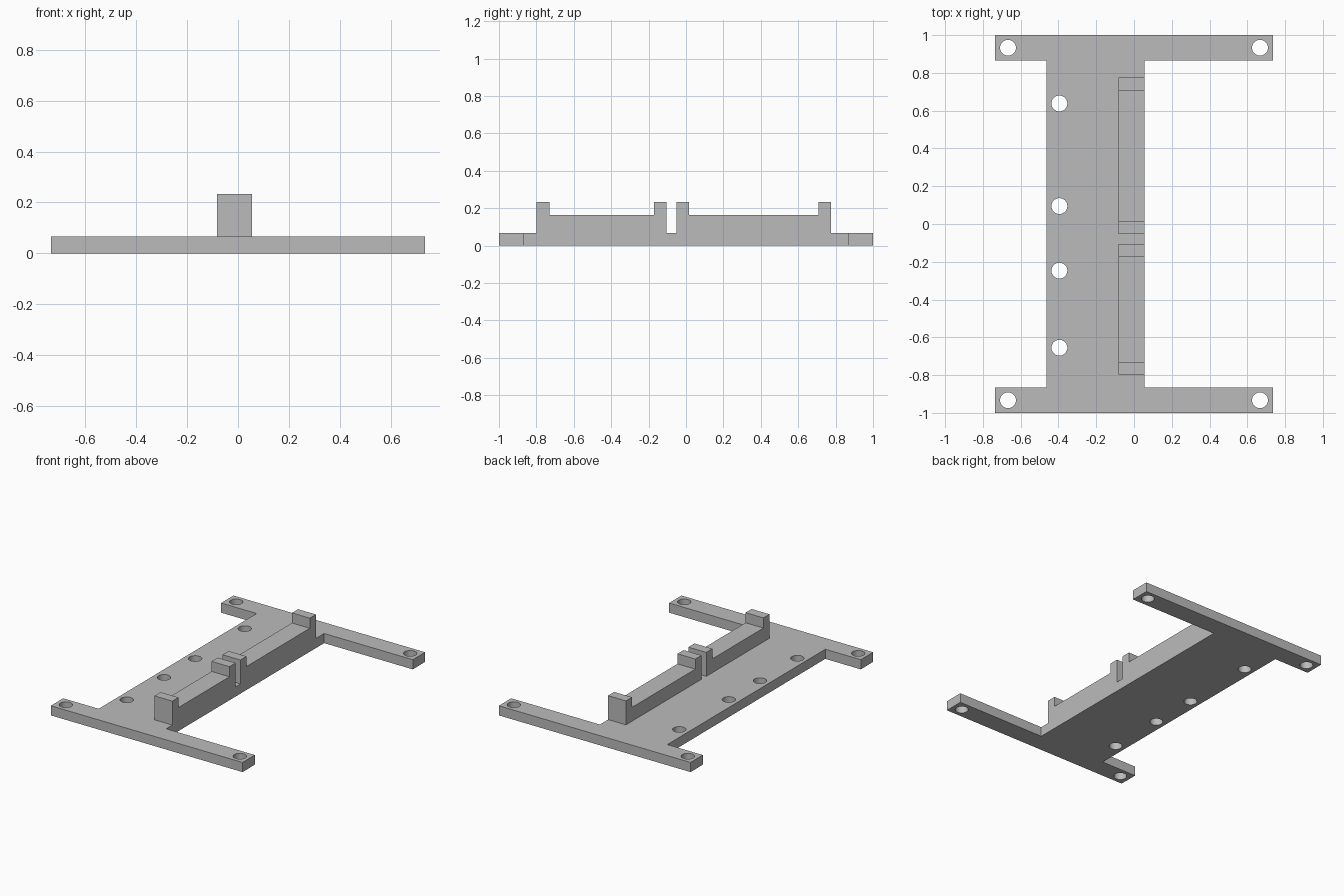
import bpy
import bmesh

cube = bpy.data.objects.get("Cube")
if cube:
    bpy.data.objects.remove(cube, do_unlink=True)

THICK, LEDGE, TOP = 0.067, 0.163, 0.233
RAIL_X = (-0.082, 0.055)

grey = bpy.data.materials.new("plain grey")
grey.use_nodes = True
grey.diffuse_color = (0.5, 0.5, 0.5, 1)
grey.node_tree.nodes["Principled BSDF"].inputs["Base Color"].default_value = (0.5, 0.5, 0.5, 1)


def extrude_profile(name, points, offset):
    """Make a solid from a flat outline swept along the offset."""
    bm = bmesh.new()
    face = bm.faces.new([bm.verts.new(p) for p in points])
    swept = bmesh.ops.extrude_face_region(bm, geom=[face])["geom"]
    bmesh.ops.translate(bm, vec=offset, verts=[v for v in swept if isinstance(v, bmesh.types.BMVert)])
    bmesh.ops.recalc_face_normals(bm, faces=bm.faces)
    mesh = bpy.data.meshes.new(name)
    bm.to_mesh(mesh)
    bm.free()
    obj = bpy.data.objects.new(name, mesh)
    bpy.context.collection.objects.link(obj)
    mesh.materials.append(grey)
    return obj


# Base plate: wide spine with a cross arm at each end
half = [(-0.735, 1), (-0.735, 0.865), (-0.463, 0.865)]
right = [(0.055, 0.865), (0.735, 0.865), (0.735, 1)]
outline = half + [(x, -y) for x, y in reversed(half)]
outline += [(x, -y) for x, y in reversed(right)] + right
base = extrude_profile("base_plate", [(x, y, 0) for x, y in outline], (0, 0, THICK))

# Screw holes: one per arm tip, and a row along the spine
holes = [(x, y) for x in (-0.667, 0.667) for y in (-0.933, 0.933)]
holes += [(-0.395, y) for y in (0.638, 0.095, -0.247, -0.655)]
for x, y in holes:
    bpy.ops.mesh.primitive_cylinder_add(vertices=48, radius=0.042, depth=0.4, location=(x, y, 0))
    cutter = bpy.context.object
    cutter.hide_render = True
    cut = base.modifiers.new("hole", "BOOLEAN")
    cut.operation = "DIFFERENCE"
    cut.solver = "EXACT"
    cut.object = cutter
    bpy.context.view_layer.objects.active = base
    bpy.ops.object.modifier_apply(modifier=cut.name)
    bpy.data.objects.remove(cutter, do_unlink=True)

# Cradles: low rails with a raised stop at both ends
for name, y0, y1 in (("front_cradle", -0.798, -0.105), ("back_cradle", -0.052, 0.775)):
    stop = 0.067
    side = [(y0, THICK), (y1, THICK), (y1, TOP), (y1 - stop, TOP),
            (y1 - stop, LEDGE), (y0 + stop, LEDGE), (y0 + stop, TOP), (y0, TOP)]
    extrude_profile(name, [(RAIL_X[0], y, z) for y, z in side], (RAIL_X[1] - RAIL_X[0], 0, 0))

# Smooth the hole walls, keep all corners sharp
bpy.ops.object.select_all(action="DESELECT")
base.select_set(True)
bpy.context.view_layer.objects.active = base
bpy.ops.object.shade_smooth_by_angle()
